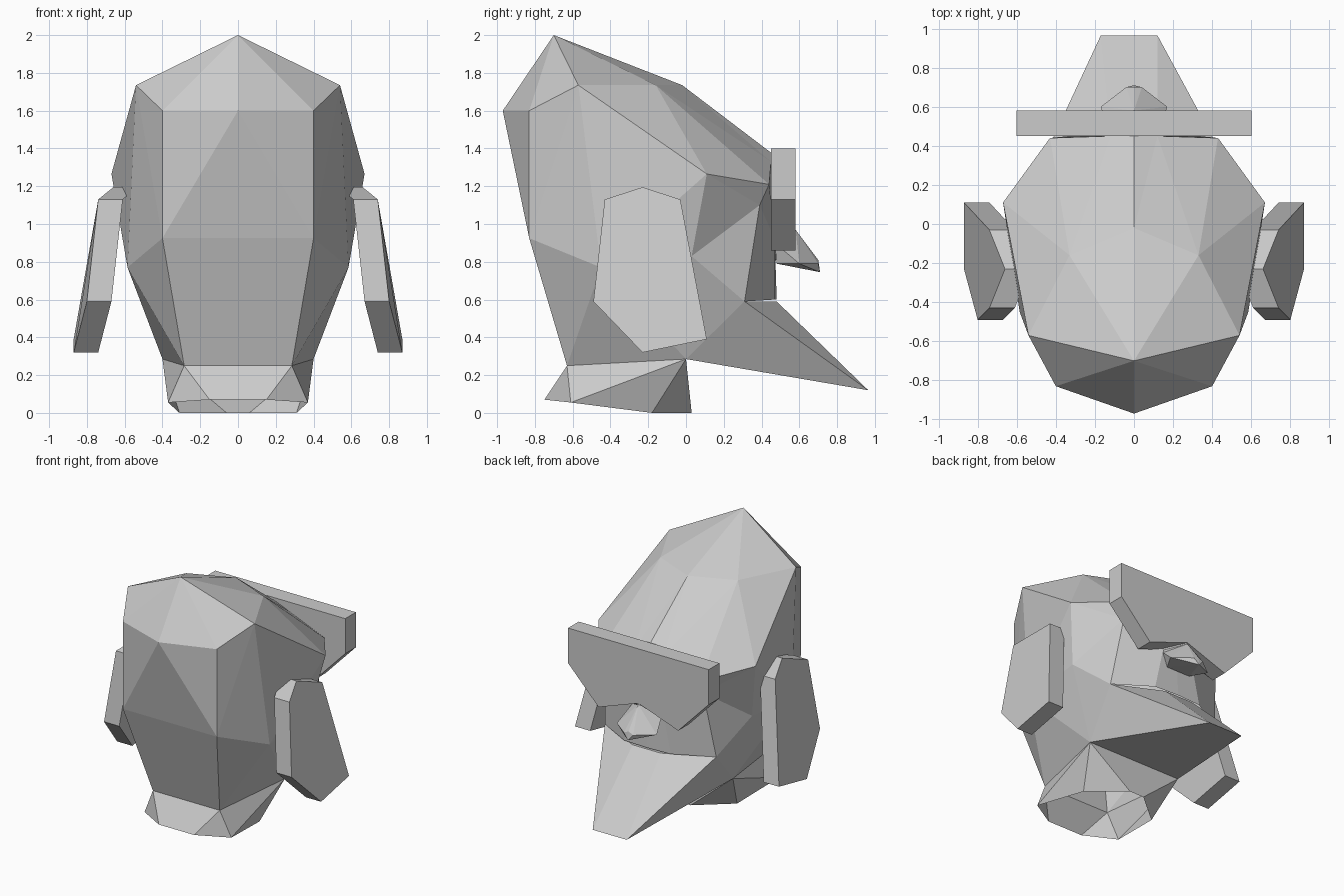
import bpy
import bmesh

cube = bpy.data.objects.get("Cube")
if cube:
    bpy.data.objects.remove(cube, do_unlink=True)

# Single stone grey material
grey = bpy.data.materials.new("stone grey")
grey.use_nodes = True
colour = (0.6, 0.6, 0.6, 1)
grey.diffuse_color = colour
grey.node_tree.nodes["Principled BSDF"].inputs["Base Color"].default_value = colour


def finish(name, bm):
    """Weld, orient and link a flat-shaded part."""
    bmesh.ops.remove_doubles(bm, verts=bm.verts[:], dist=0.0001)
    bmesh.ops.recalc_face_normals(bm, faces=bm.faces[:])
    mesh = bpy.data.meshes.new(name)
    bm.to_mesh(mesh)
    bm.free()
    mesh.materials.append(grey)
    obj = bpy.data.objects.new(name, mesh)
    bpy.context.collection.objects.link(obj)
    return obj


def mirrored_shell(name, points, patches):
    """Build a half shell from named points and reflect it in x."""
    bm = bmesh.new()
    for side in (1, -1):
        verts = {key: bm.verts.new((side * x, y, z)) for key, (x, y, z) in points.items()}
        for patch in patches:
            bm.faces.new([verts[key] for key in patch.split()])
    return finish(name, bm)


def hull(name, points):
    """Build the solid hull around a few points."""
    bm = bmesh.new()
    for p in points:
        bm.verts.new(p)
    result = bmesh.ops.convex_hull(bm, input=bm.verts[:])
    loose = [v for v in bm.verts if not v.link_faces]
    bmesh.ops.delete(bm, geom=loose, context="VERTS")
    return finish(name, bm)


def both(points):
    return points + [(-x, y, z) for x, y, z in points if x]


def prism(name, near, far):
    """Join two matching outlines into a solid plate."""
    bm = bmesh.new()
    a = [bm.verts.new(p) for p in near]
    b = [bm.verts.new(p) for p in far]
    bm.faces.new(a)
    bm.faces.new(b)
    for i in range(len(a)):
        j = (i + 1) % len(a)
        bm.faces.new((a[i], a[j], b[j], b[i]))
    return finish(name, bm)


# Head: skull, face and open neck
head_points = dict(
    apex=(0, -.7, 2), crown=(0, -.02, 1.735), forehead=(.33, -.16, 1.735),
    corner=(.54, -.57, 1.735), back=(0, -.97, 1.6), back_side=(.4, -.83, 1.6),
    nape=(.4, -.83, .925), nape_mid=(0, -.83, .925),
    neck=(.285, -.63, .25), neck_mid=(0, -.63, .25),
    side_low=(.585, -.45, .77), temple=(.67, .11, 1.265), ear_front=(.585, .03, .83),
    jaw=(.4, 0, .285), jaw_mid=(0, 0, .285),
    brow=(.43, .44, 1.21), cheek=(.42, .39, 1.1), cheek_low=(.475, .31, .59),
    ridge=(.12, .45, 1.33), bridge=(0, .46, 1.37), nose_side=(.13, .47, .92),
    nose_top=(0, .58, .97), lip_mid=(0, .47, .8), mouth=(.2, .47, .6), mouth_mid=(0, .48, .6),
    rim_back=(.15, -.75, .07), rim_back_mid=(0, -.75, .07), rim_side=(.37, -.61, .055),
    rim=(.31, -.18, 0), rim_front=(.06, .03, 0), rim_front_mid=(0, .03, 0),
)
head_patches = [
    # Top and back of the skull
    "apex back back_side", "apex back_side corner", "apex corner forehead",
    "apex forehead crown", "back nape_mid nape", "back nape back_side",
    "nape_mid neck_mid neck nape",
    # Sides
    "back_side nape corner", "corner nape side_low", "corner side_low temple",
    "temple side_low ear_front", "corner temple forehead", "nape neck side_low",
    "neck jaw side_low", "jaw ear_front side_low", "jaw cheek_low ear_front",
    "ear_front cheek_low cheek", "temple ear_front cheek", "temple cheek brow",
    # Forehead and face
    "forehead temple brow", "forehead brow ridge", "forehead ridge crown",
    "crown ridge bridge", "ridge nose_side nose_top bridge", "brow cheek nose_side ridge",
    "cheek cheek_low mouth nose_side", "nose_side mouth mouth_mid lip_mid",
    "nose_side lip_mid nose_top",
    # Neck
    "neck_mid neck rim_back rim_back_mid", "neck rim_back rim_side", "neck rim_side jaw",
    "jaw rim_side rim", "jaw rim rim_front", "jaw rim_front rim_front_mid jaw_mid",
]
mirrored_shell("head", head_points, head_patches)

# Nose
hull("nose", both([(0, .58, .97), (0, .7, .81), (0, .71, .745), (.04, .7, .79),
                   (.17, .6, .79), (.13, .47, .9), (.1, .48, .79)]))

# Pointed beard
hull("beard", both([(.475, .31, .59), (.4, 0, .285), (.12, .48, .59), (0, .55, .52)])
     + [(.12, .965, .12), (-.17, .965, .12)])

# Visor plate with a notch over the nose
outline = [(.6, 1.4), (.6, 1.13), (.34, .86), (0, .98), (-.34, .86), (-.6, 1.13), (-.6, 1.4)]
prism("visor", [(x, .45, z) for x, z in outline], [(x, .58, z) for x, z in outline])

# Ears: slanted plates leaning outwards
ear = [(.66, -.23, 1.195), (.74, -.03, 1.13), (.87, .11, .39),
       (.87, -.23, .32), (.8, -.49, .59), (.74, -.43, 1.13)]
for side, label in ((1, "left"), (-1, "right")):
    prism(label + "_ear", [(side * x, y, z) for x, y, z in ear],
          [(side * (x - .13), y, z) for x, y, z in ear])
